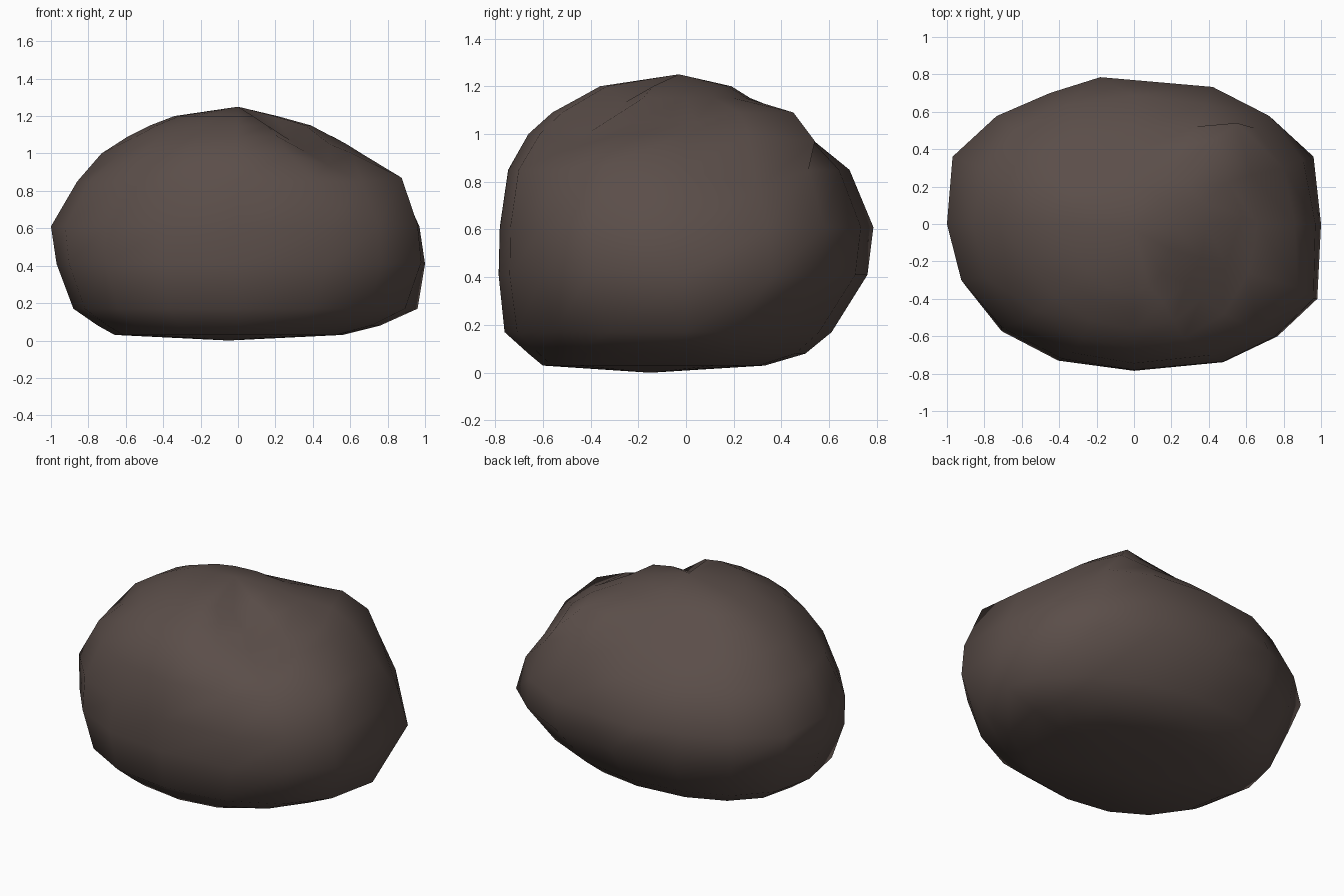
import bpy, bmesh, math

SIDES = 16

# Cross-sections: z, x min, x max, y min, y max, back-right fullness, front-right fullness
RINGS = [
    (0.03, -0.66, 0.56, -0.60, 0.33, 1.9, 2.4),
    (0.08, -0.75, 0.76, -0.66, 0.50, 1.85, 2.3),
    (0.17, -0.88, 0.96, -0.76, 0.61, 1.75, 2.2),
    (0.41, -0.97, 1.00, -0.785, 0.76, 2.3, 2.6),
    (0.61, -1.00, 0.97, -0.78, 0.785, 2.3, 2.7),
    (0.85, -0.86, 0.86, -0.745, 0.685, 2.4, 2.6),
    (1.00, -0.73, 0.66, -0.66, 0.50, 3.0, 2.1),
    (1.09, -0.59, 0.53, -0.56, 0.38, 3.6, 2.1),
    (1.15, -0.47, 0.39, -0.45, 0.27, 2.3, 2.1),
    (1.20, -0.34, 0.21, -0.36, 0.19, 2.0, 2.0),
]

# Shoulder, bulge and valley points: (ring, side) -> position
DENTS = {
    (7, 2): (0.43, 0.45, 1.09),    # back-right shoulder
    (7, 3): (0.27, 0.42, 1.09),
    (6, 2): (0.55, 0.54, 0.97),
    (6, 3): (0.32, 0.52, 0.98),
    (5, 1): (0.80, 0.30, 0.77),
    (7, 5): (-0.20, 0.34, 1.07),   # hollow behind the peak
    (7, 0): (0.58, 0.04, 1.05),    # right shoulder
    (7, 15): (0.49, -0.22, 1.05),
    (5, 15): (0.875, -0.34, 0.87), # right-hand bulges
    (4, 15): (0.96, -0.40, 0.62),
    (3, 15): (0.98, -0.40, 0.42),
    (3, 1): (0.96, 0.36, 0.40),
    (4, 7): (-0.97, 0.36, 0.60),   # left and back bulges
    (4, 4): (-0.18, 0.785, 0.61),
    (4, 5): (-0.45, 0.70, 0.61),
    (6, 9): (-0.65, -0.24, 0.98),
    (9, 14): (0.15, -0.26, 1.13),  # front-right valley
    (8, 14): (0.28, -0.32, 1.07),
    (7, 14): (0.36, -0.40, 1.01),
    (6, 14): (0.48, -0.48, 0.94),
}


def ring_point(ring, side):
    """Lopsided rounded outline with a different fullness per quadrant."""
    z, x0, x1, y0, y1, back_right, front_right = RINGS[ring]
    if (ring, side) in DENTS:
        return DENTS[ring, side]
    a = math.tau * side / SIDES
    c, s = math.cos(a), math.sin(a)
    if c >= 0:
        n = back_right if s >= 0 else front_right
    else:
        n = 2.25 if s >= 0 else (2.2 if z < 0.5 else 2.0)
    px = abs(c) ** (2 / n) * (x1 if c >= 0 else x0)
    py = abs(s) ** (2 / n) * (y1 if s >= 0 else y0)
    return px, py, z


# Boulder: stacked cross-sections closed by a flat base and a peak
bm = bmesh.new()
loops = [[bm.verts.new(ring_point(r, i)) for i in range(SIDES)]
         for r in range(len(RINGS))]
base = bm.verts.new((-0.05, -0.15, 0.0))
peak = bm.verts.new((0.0, -0.03, 1.25))
for i in range(SIDES):
    j = (i + 1) % SIDES
    for low, high in zip(loops, loops[1:]):
        bm.faces.new((low[i], low[j], high[j], high[i]))
    bm.faces.new((base, loops[0][j], loops[0][i]))
    bm.faces.new((loops[-1][i], loops[-1][j], peak))
bmesh.ops.recalc_face_normals(bm, faces=bm.faces)
for f in bm.faces:
    f.smooth = True

mesh = bpy.data.meshes.new("boulder")
bm.to_mesh(mesh)
bm.free()
stone = bpy.data.materials.new("brown_stone")
stone.diffuse_color = (0.104, 0.076, 0.067, 1)
mesh.materials.append(stone)
boulder = bpy.data.objects.new("boulder", mesh)
bpy.context.collection.objects.link(boulder)
